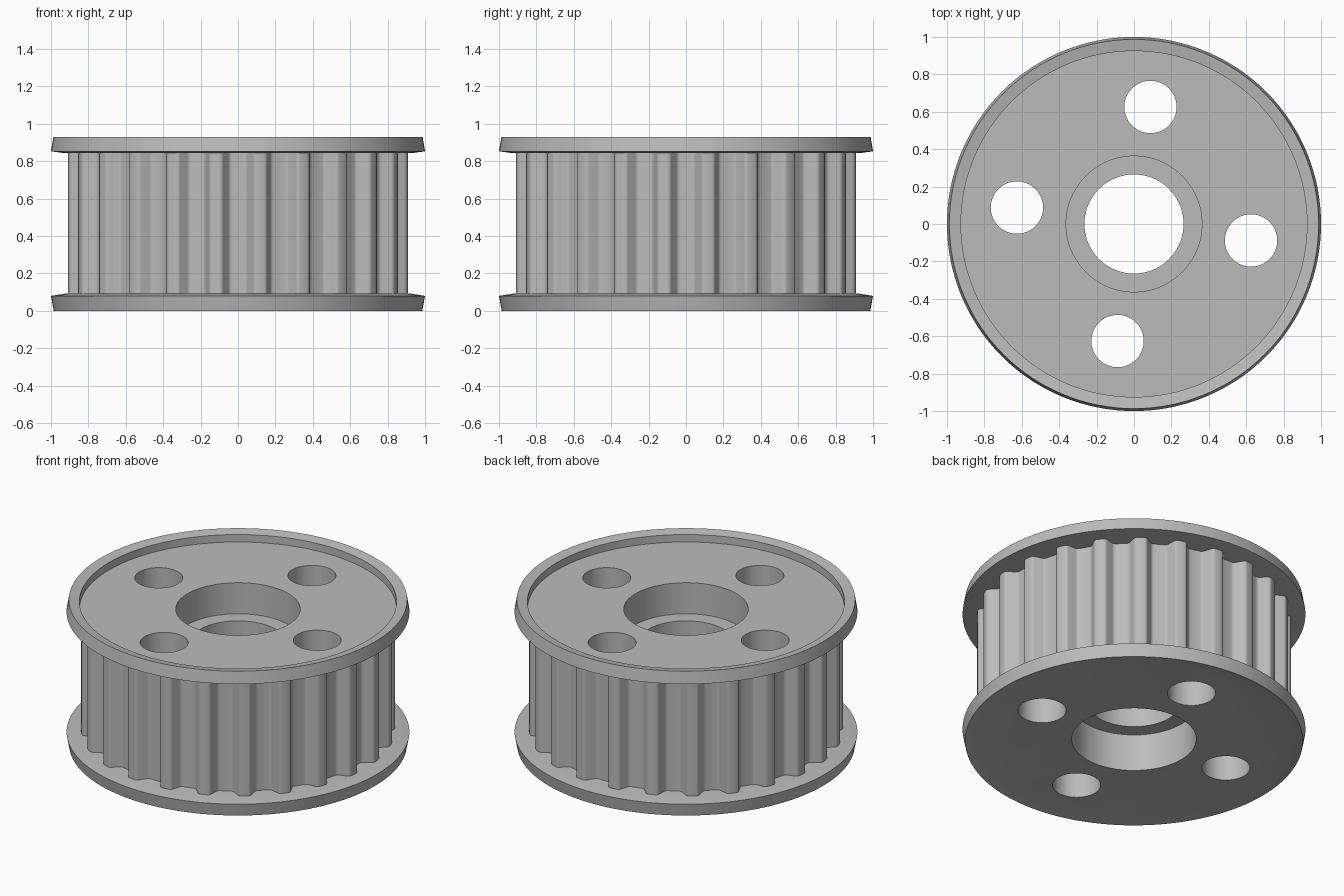
import bpy, bmesh, math
from mathutils import Matrix, Vector

cube = bpy.data.objects.get("Cube")
if cube:
    bpy.data.objects.remove(cube, do_unlink=True)

TEETH = 24
TIP, ROOT = 0.915, 0.845
LOW, HIGH = 0.092, 0.843       # toothed band between the flanges

metal = bpy.data.materials.new("grey_metal")
metal.use_nodes = True
grey = (0.5, 0.5, 0.5, 1)
metal.diffuse_color = grey
metal.node_tree.nodes["Principled BSDF"].inputs["Base Color"].default_value = grey


def make_object(name, bm):
    bmesh.ops.recalc_face_normals(bm, faces=bm.faces)
    mesh = bpy.data.meshes.new(name)
    bm.to_mesh(mesh)
    bm.free()
    mesh.materials.append(metal)
    obj = bpy.data.objects.new(name, mesh)
    bpy.context.collection.objects.link(obj)
    return obj


def lathe(name, profile, steps=128):
    """Turn a radius/height profile, ending in centre caps, into a solid."""
    bm = bmesh.new()
    rings = []
    for r, z in profile:
        turn = [math.tau * i / steps for i in range(steps)]
        rings.append([bm.verts.new((r * math.cos(a), r * math.sin(a), z)) for a in turn])
    for low, high in zip(rings, rings[1:]):
        for i in range(steps):
            j = (i + 1) % steps
            bm.faces.new((low[i], low[j], high[j], high[i]))
    bm.faces.new(rings[0])
    bm.faces.new(rings[-1])
    return make_object(name, bm)


def toothed_core():
    """Straight prism with trapezoid grooves and rounded tooth corners."""
    bm = bmesh.new()
    outline = []
    groove = [(-0.086, 0.911), (-0.045, ROOT), (0.045, ROOT), (0.086, 0.911)]
    for k in range(TEETH):
        turn = Matrix.Rotation(math.tau * k / TEETH, 3, "Z")
        outline += [turn @ Vector((r, x, LOW)) for x, r in groove]
        half = math.pi / TEETH
        outline.append(turn @ Vector((TIP * math.cos(half), TIP * math.sin(half), LOW)))
    base = bm.faces.new([bm.verts.new(p) for p in outline])
    made = bmesh.ops.extrude_face_region(bm, geom=[base])["geom"]
    top = [v for v in made if isinstance(v, bmesh.types.BMVert)]
    bmesh.ops.translate(bm, verts=top, vec=(0, 0, HIGH - LOW))
    bmesh.ops.recalc_face_normals(bm, faces=bm.faces)
    corners = [e for e in bm.edges
               if abs(e.verts[0].co.z - e.verts[1].co.z) > 0.1
               and e.calc_face_angle(0) > 0.4]
    bmesh.ops.bevel(bm, geom=corners, offset=0.013, segments=3, profile=0.5,
                    affect="EDGES")
    return make_object("toothed_core", bm)


# Flanges with slightly coned rims
bottom_flange = lathe("bottom_flange", [
    (0.925, 0.011), (0.985, 0), (1.0, 0.08), (0.925, LOW)])
top_flange = lathe("top_flange", [
    (0.925, HIGH), (1.0, 0.853), (0.987, 0.93), (0.925, 0.918), (0.925, 0.87)])
core = toothed_core()

# Stepped bore and four through holes
cutters = [lathe("bore_cutter", [
    (0.363, -0.1), (0.363, 0.25), (0.265, 0.25),
    (0.265, 0.67), (0.363, 0.67), (0.363, 1.1)], 96)]
for k in range(4):
    angle = math.radians(82 + 90 * k)
    hole = lathe("hole_cutter", [(0.14, -0.1), (0.14, 1.1)], 64)
    hole.data.transform(Matrix.Translation((0.632 * math.cos(angle),
                                            0.632 * math.sin(angle), 0)))
    cutters.append(hole)

for part in (bottom_flange, top_flange, core):
    bpy.ops.object.select_all(action="DESELECT")
    part.select_set(True)
    bpy.context.view_layer.objects.active = part
    for cutter in cutters:
        mod = part.modifiers.new("drill", "BOOLEAN")
        mod.operation = "DIFFERENCE"
        mod.solver = "EXACT"
        mod.object = cutter
        bpy.ops.object.modifier_apply(modifier=mod.name)
    bpy.ops.object.shade_smooth_by_angle(angle=math.radians(25))

for cutter in cutters:
    bpy.data.objects.remove(cutter, do_unlink=True)
